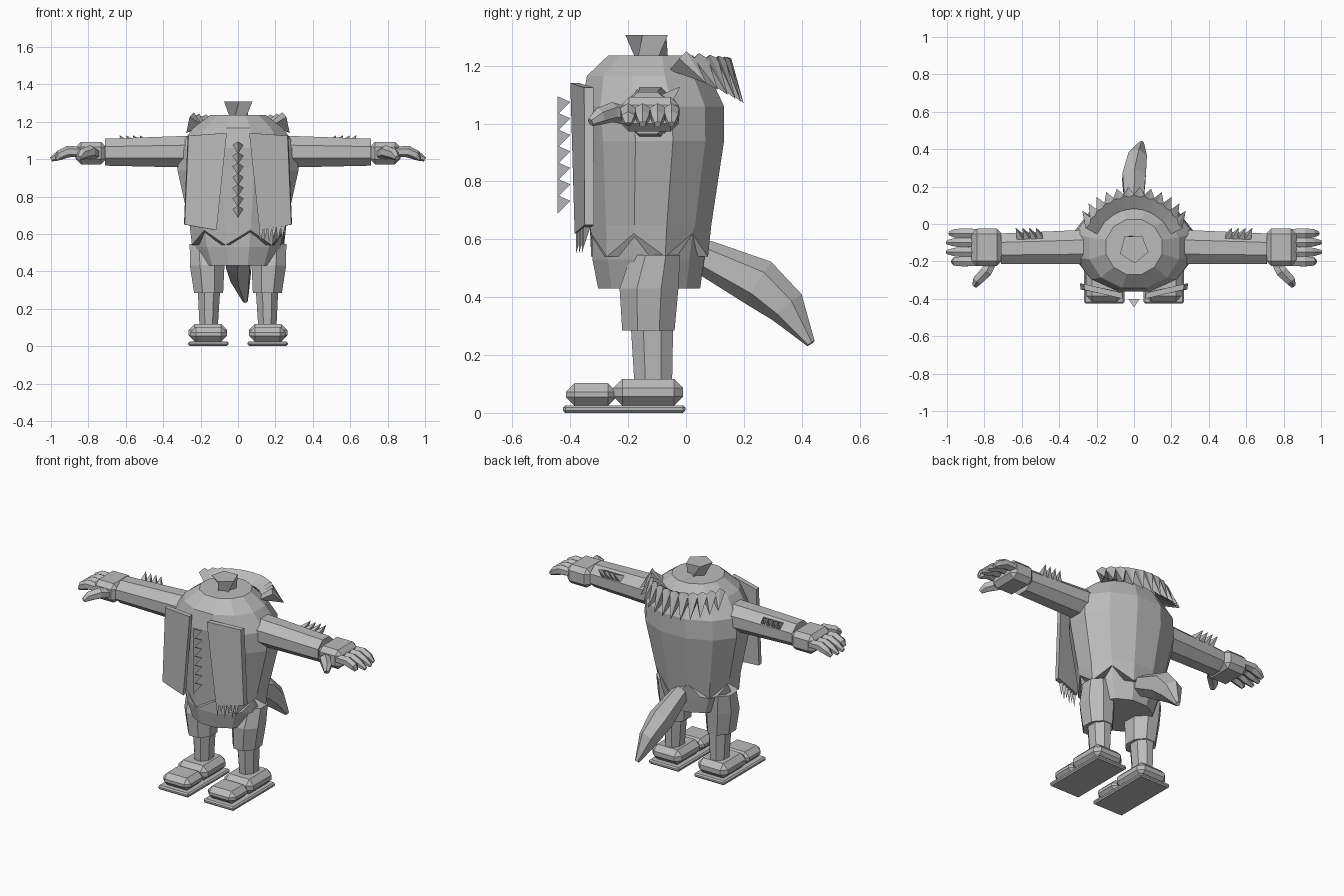
import bpy
import bmesh
from math import cos, sin, radians, pi
from mathutils import Vector

cube = bpy.data.objects.get("Cube")
if cube:
    bpy.data.objects.remove(cube, do_unlink=True)

GREY = (0.5, 0.5, 0.5, 1.0)
grey = bpy.data.materials.new("plain grey")
grey.use_nodes = True
grey.diffuse_color = GREY
grey.node_tree.nodes["Principled BSDF"].inputs["Base Color"].default_value = GREY


def finish(name, bm, mirror=False, bevel=0):
    bmesh.ops.recalc_face_normals(bm, faces=bm.faces[:])
    mesh = bpy.data.meshes.new(name)
    bm.to_mesh(mesh)
    bm.free()
    mesh.materials.append(grey)
    ob = bpy.data.objects.new(name, mesh)
    bpy.context.collection.objects.link(ob)
    if bevel:
        mod = ob.modifiers.new("Bevel", 'BEVEL')
        mod.width = bevel
        mod.segments = 1
        mod.limit_method = 'NONE'
    if mirror:
        ob.modifiers.new("Mirror", 'MIRROR').use_mirror_merge = False
    return ob


def ring(c, u, v, n, turn=0.0):
    """Polygon of n points round c, spanned by the half-axes u and v."""
    c, u, v = Vector(c), Vector(u), Vector(v)
    angles = [turn + 2 * pi * i / n for i in range(n)]
    return [c + u * cos(a) + v * sin(a) for a in angles]


def add_loft(bm, rings):
    loops = [[bm.verts.new(p) for p in r] for r in rings]
    n = len(loops[0])
    for a, b in zip(loops, loops[1:]):
        for i in range(n):
            j = (i + 1) % n
            bm.faces.new((a[i], a[j], b[j], b[i]))
    bm.faces.new(loops[0][::-1])
    bm.faces.new(loops[-1])


def add_spike(bm, base, tip):
    """Closed pyramid from a base polygon to a tip."""
    vs = [bm.verts.new(p) for p in base]
    t = bm.verts.new(tip)
    bm.faces.new(vs[::-1])
    for i, v in enumerate(vs):
        bm.faces.new((v, vs[(i + 1) % len(vs)], t))


def loft(name, rings, mirror=False):
    bm = bmesh.new()
    add_loft(bm, rings)
    return finish(name, bm, mirror)


def add_limb(bm, path, n=6, squash=1.0):
    """Tapering tube along points (x, y, z, radius)."""
    pts = [Vector(p[:3]) for p in path]
    rings = []
    for i, p in enumerate(pts):
        d = (pts[min(i + 1, len(pts) - 1)] - pts[max(i - 1, 0)]).normalized()
        u = d.cross(Vector((0, 0, 1))).normalized()
        r = path[i][3]
        rings.append(ring(p, u * r * squash, u.cross(d) * r, n, pi / n))
    add_loft(bm, rings)


def box(name, lo, hi, bevel):
    lo, hi = Vector(lo), Vector(hi)
    bm = bmesh.new()
    bmesh.ops.create_cube(bm, size=1)
    for v in bm.verts:
        v.co = Vector([(lo[k] + hi[k]) / 2 + v.co[k] * (hi[k] - lo[k]) for k in range(3)])
    return finish(name, bm, True, bevel)


# Torso: rounded shirt with a torn hem, over narrower trousers
def body_ring(z, rx, front, back, rag=0.0):
    pts = ring((0, (front + back) / 2, z), (rx, 0, 0), (0, (back - front) / 2, 0), 12, radians(15))
    for i, p in enumerate(pts):
        p.z += rag if i % 2 else -rag
    return pts


loft("shirt", [body_ring(0.58, 0.255, -0.335, 0.083, 0.04), body_ring(0.65, 0.268, -0.34, 0.095),
               body_ring(0.94, 0.335, -0.36, 0.14), body_ring(1.06, 0.325, -0.37, 0.14),
               body_ring(1.165, 0.25, -0.35, 0.09), body_ring(1.235, 0.155, -0.275, 0.03)])
loft("trouser_hips", [body_ring(0.43, 0.195, -0.31, 0.055), body_ring(0.53, 0.235, -0.33, 0.07),
                      body_ring(0.63, 0.255, -0.332, 0.085)])

# Twisted neck stump
loft("neck", [ring((0.01, -0.12, 1.2), (0.05, 0, 0), (0, 0.06, 0), 5, 0.2),
              ring((0, -0.13, 1.307), (0.08, 0, 0), (0, 0.08, 0), 5, 1.0)])

# Spiked collar round the back of the shoulders
bm = bmesh.new()
TEETH = 12
for i in range(TEETH):
    a = radians(27 + 126 * i / (TEETH - 1))
    out, side = Vector((cos(a), sin(a), 0)), Vector((-sin(a), cos(a), 0))
    mid = Vector((0, -0.12, 0))
    w = 0.031
    back = (sin(a) - 0.45) / 0.55
    base = [mid + out * 0.20 + side * w + Vector((0, 0, 1.185)),
            mid + out * 0.20 - side * w + Vector((0, 0, 1.185)),
            mid + out * 0.275 - side * w + Vector((0, 0, 1.225)),
            mid + out * 0.265 + Vector((0, 0, 1.25 - 0.02 * back)),
            mid + out * 0.275 + side * w + Vector((0, 0, 1.225))]
    tip = mid + out * 0.31 + Vector((0, 0.05 - 0.04 * back, 1.14 - 0.07 * back))
    add_spike(bm, base, tip)
finish("spiked_collar", bm)

# Open waistcoat panels
inner_top, outer_top = Vector((0.06, -0.40, 1.14)), Vector((0.265, -0.352, 1.125))
outer_low, inner_low = Vector((0.285, -0.35, 0.65)), Vector((0.115, -0.385, 0.62))
front = [inner_top, outer_top, outer_low, inner_low]
loft("waistcoat_panel", [front, [p + Vector((0.004, 0.032, 0)) for p in front]], True)

# Torn fringe under the left panel
bm = bmesh.new()
for i in range(6):
    x, y = 0.125 + 0.023 * i, -0.38 + 0.005 * i
    top = [(x - 0.013, y, 0.645), (x + 0.013, y, 0.645), (x, y + 0.025, 0.645)]
    add_spike(bm, top, (x - 0.005, y, 0.55 + 0.018 * (i % 2)))
finish("torn_fringe", bm)

# Row of teeth down the chest
bm = bmesh.new()
for i in range(7):
    z = 1.095 - 0.057 * i
    add_spike(bm, [(-0.03, -0.4, z - 0.02), (0.03, -0.4, z - 0.02), (0, -0.445, z)],
              (0, -0.445, z - 0.066))
finish("chest_teeth", bm)

# Arms: eight-sided sleeves
loft("arm", [ring((x, y, z), (0, ry, 0), (0, 0, rz), 8, pi / 8)
             for x, y, z, ry, rz in ((0.22, -0.122, 1.04, 0.1, 0.093),
                                     (0.71, -0.132, 1.037, 0.088, 0.078))], True)

# Small spikes behind the forearms
bm = bmesh.new()
for i in range(4):
    x = 0.50 + 0.036 * i
    add_spike(bm, [(x - 0.018, -0.085, 1.10), (x + 0.018, -0.085, 1.10),
                   (x + 0.018, -0.055, 1.06), (x - 0.018, -0.055, 1.06)],
              (x + 0.025, -0.02, 1.128))
finish("arm_spikes", bm, True)

# Hands
box("hand", (0.705, -0.225, 0.972), (0.868, -0.025, 1.092), 0.028)
bm = bmesh.new()
for y, reach in ((-0.2, 0.97), (-0.15, 1.0), (-0.098, 1.0), (-0.05, 0.985)):
    add_limb(bm, [(0.84, y, 1.04, 0.027), (0.91, y, 1.04, 0.031),
                  (0.955, y, 1.02, 0.026), (reach, y, 0.998, 0.012)])
finish("fingers", bm, True)
bm = bmesh.new()
add_limb(bm, [(0.76, -0.2, 1.025, 0.03), (0.79, -0.255, 1.04, 0.035),
              (0.835, -0.3, 1.025, 0.03), (0.852, -0.33, 1.005, 0.015)])
finish("thumb", bm, True)

# Legs
loft("trouser_leg", [ring(c, (rx, 0, 0), (0, ry, 0), 8, pi / 8)
                     for c, rx, ry in (((0.157, -0.13, 0.285), 0.084, 0.098),
                                       ((0.165, -0.128, 0.43), 0.1, 0.11),
                                       ((0.175, -0.105, 0.545), 0.09, 0.092))], True)
loft("shin", [ring(c, (rx, 0, 0), (0, ry, 0), 8, pi / 8)
              for c, rx, ry in (((0.157, -0.113, 0.09), 0.052, 0.07),
                                ((0.155, -0.118, 0.32), 0.066, 0.08))], True)

# Shoes
box("shoe_sole", (0.052, -0.425, 0), (0.266, -0.002, 0.026), 0.008)
box("shoe_heel", (0.058, -0.252, 0.025), (0.264, -0.01, 0.118), 0.032)
box("shoe_toe", (0.06, -0.415, 0.025), (0.255, -0.24, 0.103), 0.03)

# Tail
bm = bmesh.new()
add_limb(bm, [(0, -0.02, 0.555, 0.055), (0, 0.07, 0.535, 0.062), (0, 0.25, 0.45, 0.085),
              (0.015, 0.35, 0.365, 0.068), (0.04, 0.432, 0.24, 0.016)], 6, 0.85)
finish("tail", bm)
